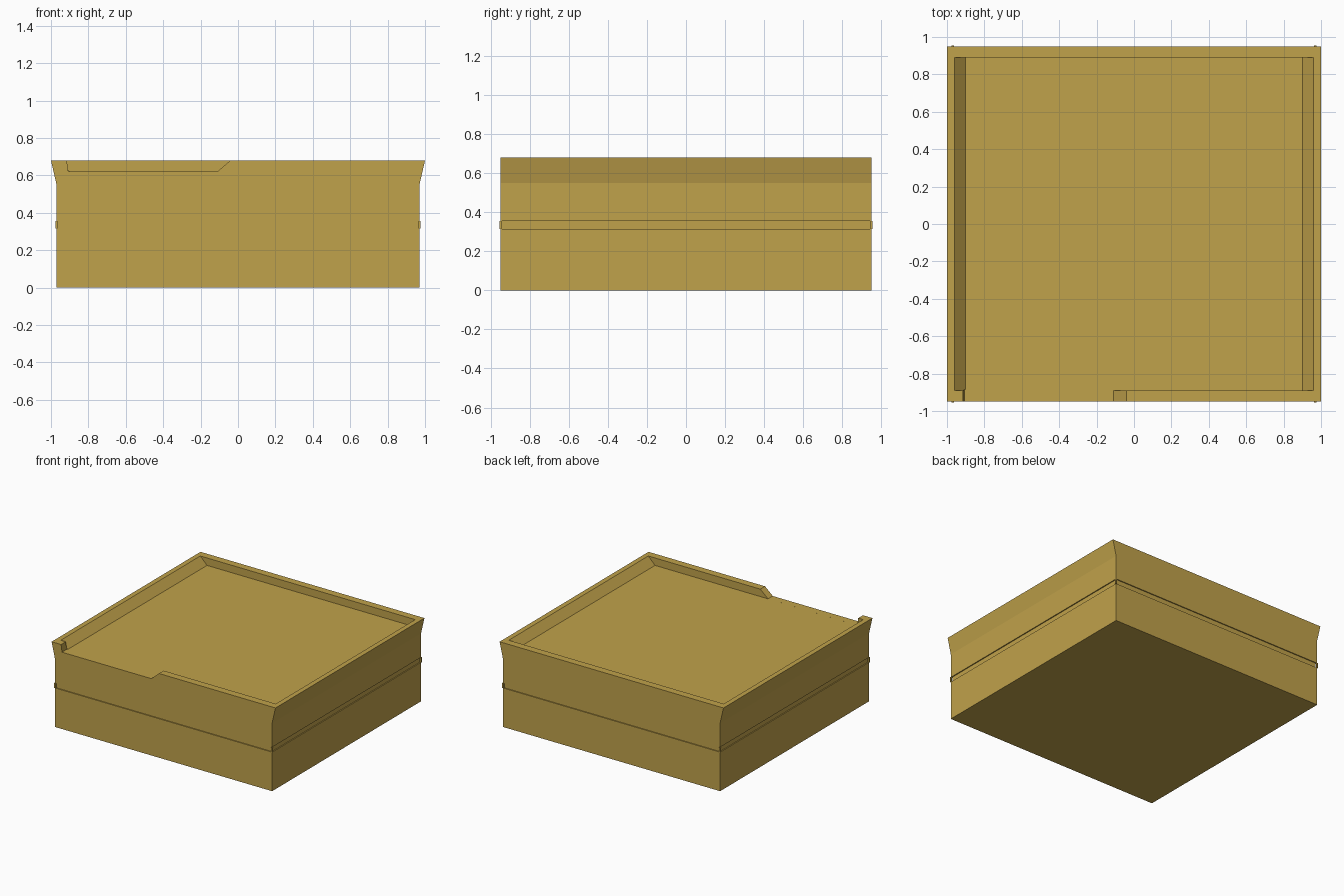
import bpy, bmesh

if "Cube" in bpy.data.objects:
    bpy.data.objects.remove(bpy.data.objects["Cube"])

mat = bpy.data.materials.new("ochre")
mat.diffuse_color = (0.53, 0.36, 0.07, 1)
mat.use_nodes = True
mat.node_tree.nodes["Principled BSDF"].inputs["Base Color"].default_value = mat.diffuse_color


def add_object(name, bm):
    bmesh.ops.recalc_face_normals(bm, faces=bm.faces)
    mesh = bpy.data.meshes.new(name)
    bm.to_mesh(mesh)
    bm.free()
    mesh.materials.append(mat)
    obj = bpy.data.objects.new(name, mesh)
    bpy.context.collection.objects.link(obj)
    return obj


def loft(rings):
    """Join closed rings of points and cap both ends."""
    bm = bmesh.new()
    loops = [[bm.verts.new(p) for p in ring] for ring in rings]
    for a, b in zip(loops, loops[1:]):
        n = len(a)
        for i in range(n):
            j = (i + 1) % n
            bm.faces.new((a[i], a[j], b[j], b[i]))
    bm.faces.new(loops[0][::-1])
    bm.faces.new(loops[-1])
    return bm


def rect(hx, hy, z, cx=0, cy=0):
    return [(cx + sx * hx, cy + sy * hy, z)
            for sx, sy in ((-1, -1), (1, -1), (1, 1), (-1, 1))]


# Body: straight sides, shallow groove, flared top, raised rim and sunken roof
Z0, Z1, INSET = 0.315, 0.355, 0.008
body = add_object("building_body", loft([
    rect(0.97, 0.95, 0),
    rect(0.97, 0.95, Z0),
    rect(0.97 - INSET, 0.95 - INSET, Z0),
    rect(0.97 - INSET, 0.95 - INSET, Z1),
    rect(0.97, 0.95, Z1),
    rect(0.97, 0.95, 0.55),
    rect(1.0, 0.95, 0.68),
    rect(0.96, 0.89, 0.68),
    rect(0.90, 0.89, 0.62),
]))

# Opening in the front rim, with one sloping end
gap = [(-0.907, 0.6201), (-0.11, 0.6201), (-0.029, 0.69), (-0.917, 0.69)]
cutter = add_object("rim_gap_cutter", loft(
    [[(x, y, z) for x, z in gap] for y in (-1.0, -0.885)]))
cutter.hide_render = True
cutter.hide_set(True)
cut = body.modifiers.new("rim_gap", "BOOLEAN")
cut.operation = "DIFFERENCE"
cut.solver = "EXACT"
cut.object = cutter

# Small blocks closing the groove at each corner
for sx in (-1, 1):
    for sy in (-1, 1):
        add_object("groove_corner", loft(
            [rect(0.006, 0.006, z, sx * 0.969, sy * 0.949) for z in (Z0, Z1)]))
